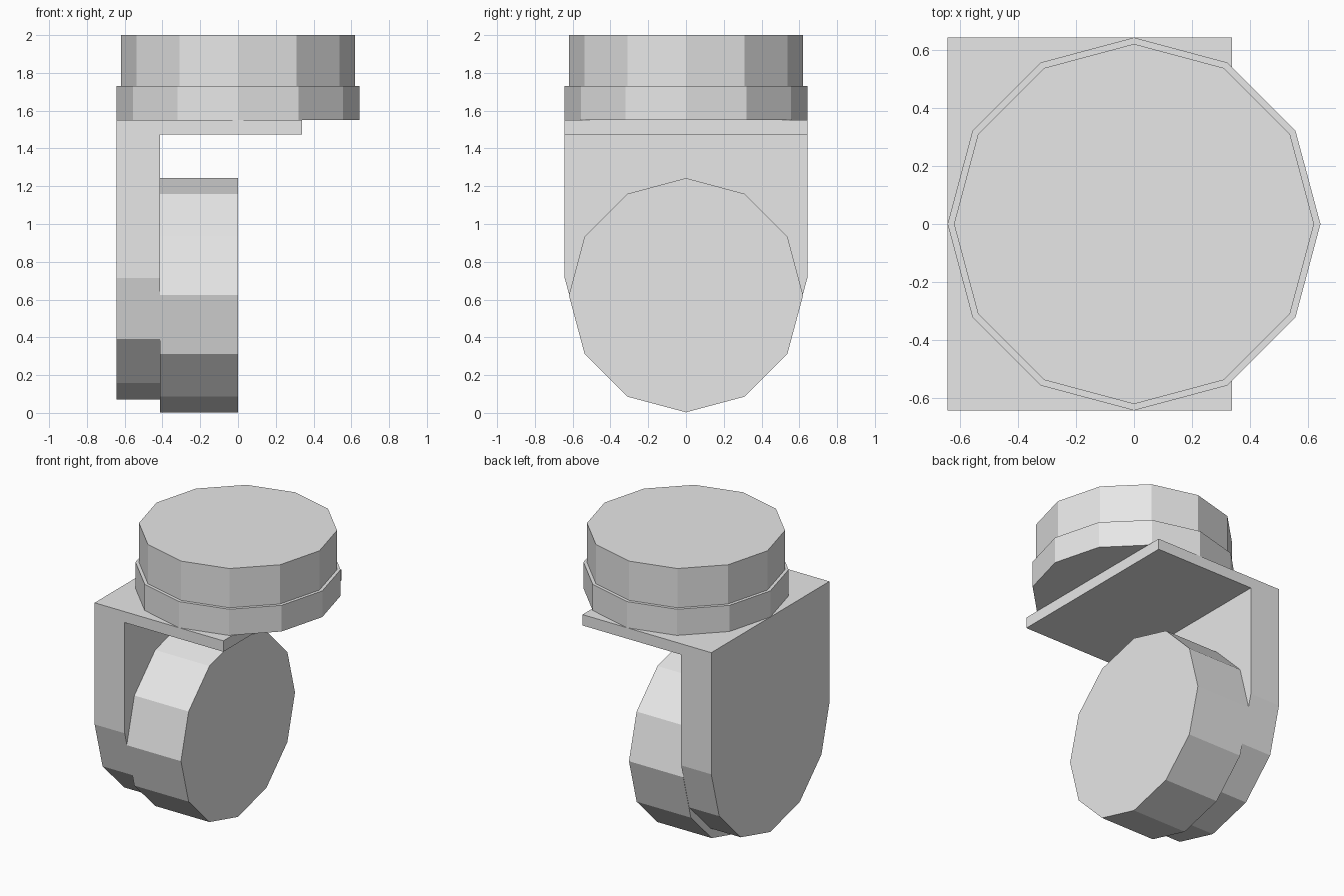
import bpy, bmesh, math
from mathutils import Matrix, Vector

if "Cube" in bpy.data.objects:
    bpy.data.objects.remove(bpy.data.objects["Cube"])

grey = bpy.data.materials.new("light_grey")
grey.use_nodes = True
colour = (0.8, 0.8, 0.8, 1)
grey.diffuse_color = colour
grey.node_tree.nodes["Principled BSDF"].inputs["Base Color"].default_value = colour

SIDES = 12


def finish(bm, name):
    bmesh.ops.recalc_face_normals(bm, faces=bm.faces[:])
    mesh = bpy.data.meshes.new(name)
    bm.to_mesh(mesh)
    bm.free()
    mesh.materials.append(grey)
    obj = bpy.data.objects.new(name, mesh)
    bpy.context.collection.objects.link(obj)
    return obj


def disc(name, radius, depth, centre, axis="Z"):
    """Low-poly cylinder along Z or X."""
    bm = bmesh.new()
    turn = Matrix.Rotation(math.pi / 2, 4, "Y") if axis == "X" else Matrix()
    bmesh.ops.create_cone(bm, cap_ends=True, segments=SIDES, radius1=radius,
                          radius2=radius, depth=depth,
                          matrix=Matrix.Translation(centre) @ turn)
    return finish(bm, name)


def bracket(name):
    """Round-ended side plate with a shelf drawn out of its upper strip."""
    half, back, inner, shelf_end = 0.642, -0.642, -0.413, 0.338
    arc_z, shelf_bottom, shelf_top = 0.713, 1.475, 1.55
    bm = bmesh.new()
    arc = []
    for i in range(SIDES // 2 + 1):
        a = math.pi + math.pi * i / (SIDES // 2)
        arc.append(bm.verts.new((back, half * math.cos(a), arc_z + half * math.sin(a))))
    right_low, left_low, left_top, right_top = [
        bm.verts.new((back, y, z)) for y, z in
        ((half, shelf_bottom), (-half, shelf_bottom), (-half, shelf_top), (half, shelf_top))]
    bm.faces.new(arc + [right_low, left_low])
    bm.faces.new([left_low, right_low, right_top, left_top])

    # Thicken the side plate
    result = bmesh.ops.extrude_face_region(bm, geom=bm.faces[:], use_keep_orig=True)
    bmesh.ops.translate(bm, vec=(inner - back, 0, 0),
                        verts=[g for g in result["geom"] if isinstance(g, bmesh.types.BMVert)])

    # Draw out the shelf
    strip = [f for f in bm.faces
             if all(abs(v.co.x - inner) < 0.001 and v.co.z > shelf_bottom - 0.001
                    for v in f.verts)]
    result = bmesh.ops.extrude_face_region(bm, geom=strip)
    bmesh.ops.translate(bm, vec=(shelf_end - inner, 0, 0),
                        verts=[g for g in result["geom"] if isinstance(g, bmesh.types.BMVert)])
    bmesh.ops.delete(bm, geom=[f for f in strip if f.is_valid], context="FACES_ONLY")
    bmesh.ops.dissolve_limit(bm, angle_limit=0.01, verts=bm.verts[:], edges=bm.edges[:])
    return finish(bm, name)


# Wheel beside the bracket
disc("wheel", 0.62, 0.413, Vector((-0.2065, 0, 0.623)), "X")

# Side plate and shelf
bracket("bracket")

# Swivel collar and top cap
disc("swivel_collar", 0.642, 0.18, Vector((0, 0, 1.64)))
disc("top_cap", 0.62, 0.27, Vector((0, 0, 1.865)))
